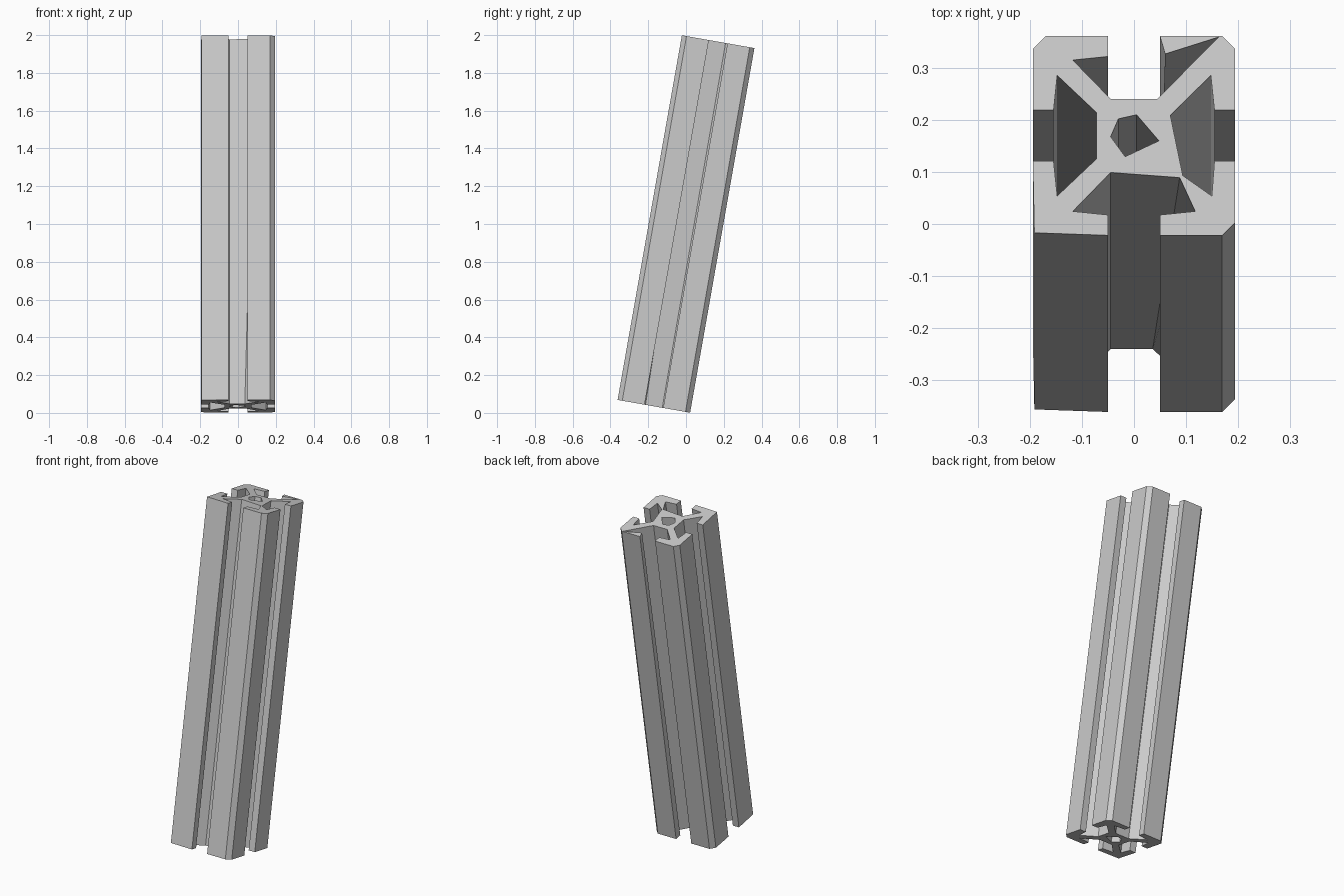
import bpy, bmesh, math
from mathutils import Matrix, Vector

cube = bpy.data.objects.get("Cube")
if cube:
    bpy.data.objects.remove(cube, do_unlink=True)

LENGTH = 1.96
HALF = 0.195       # half of the bar's width
CHAMFER = 0.17     # where the corner chamfer starts
SLOT = 0.05        # half of the slot's mouth
TILT = math.radians(-10)

# Half of one slotted side: corner, lip outside, lip inside, pocket tip, pocket floor
CORNER, LIP_OUT, LIP_IN, TIP, FLOOR = range(5)
HALF_SIDE = [(CHAMFER, HALF), (SLOT, HALF), (SLOT, 0.155), (0.118, 0.148), (0.045, 0.072)]
SIDES = ("back", "left", "front", "right")


def cross_section():
    """Regular four-slot outline, keyed by side, end of the side and point."""
    points = {}
    for turn, side in enumerate(SIDES):
        spin = Matrix.Rotation(turn * math.pi / 2, 2)
        for index, (x, y) in enumerate(HALF_SIDE):
            points[side, "first", index] = spin @ Vector((x, y))
        for index, (x, y) in reversed(list(enumerate(HALF_SIDE))):
            points[side, "last", index] = spin @ Vector((-x, y))
    # One corner is left almost square
    for key in (("left", "last", CORNER), ("front", "first", CORNER)):
        points[key] = Vector((-0.192, -0.19))
    return points


bottom = cross_section()
top = cross_section()

# The upper end is uneven: one lip tapers out and one arm is pinched
top["back", "first", TIP] = Vector((0.163, 0.193))
top["back", "first", LIP_IN] = Vector((0.06, 0.16))
top["front", "last", FLOOR] = Vector((0.088, -0.082))
top["right", "first", FLOOR] = Vector((0.094, -0.078))
top["right", "last", FLOOR] = Vector((0.07, 0.04))
top["right", "first", TIP] = Vector((0.15, -0.118))
bottom["front", "last", FLOOR] = Vector((0.036, -0.072))

# Five-sided bore through the core
bore = [Vector(p) for p in ((-0.03, 0.033), (0.005, 0.041), (0.048, -0.01),
                            (-0.017, -0.041), (-0.045, -0.002))]

bm = bmesh.new()


def ring(points, z):
    verts = [bm.verts.new((p.x, p.y, z)) for p in points]
    edges = [bm.edges.new((a, b)) for a, b in zip(verts, verts[1:] + verts[:1])]
    return verts, edges


def loft(lower, upper):
    """Walls between two rings; returns the edges of both rings."""
    low, low_edges = ring(lower, -LENGTH / 2)
    high, high_edges = ring(upper, LENGTH / 2)
    for i in range(len(low)):
        j = (i + 1) % len(low)
        bm.faces.new((low[i], low[j], high[j], high[i]))
    return low_edges, high_edges


outer = loft(list(bottom.values()), list(top.values()))
inner = loft(bore, bore)

# End caps with the bore left open
for outline, hole, up in zip(outer, inner, (-1, 1)):
    bmesh.ops.triangle_fill(bm, edges=outline + hole, use_beauty=True, normal=(0, 0, up))
bmesh.ops.recalc_face_normals(bm, faces=bm.faces)

mesh = bpy.data.meshes.new("slotted_bar")
bm.to_mesh(mesh)
bm.free()
bar = bpy.data.objects.new("slotted_bar", mesh)
bpy.context.collection.objects.link(bar)

# Lean the bar back
bar.rotation_euler.x = TILT
bar.location.z = 1

# Plain metal grey
grey = bpy.data.materials.new("light_grey")
grey.use_nodes = True
colour = (0.6, 0.6, 0.6, 1)
grey.diffuse_color = colour
grey.node_tree.nodes["Principled BSDF"].inputs["Base Color"].default_value = colour
mesh.materials.append(grey)
